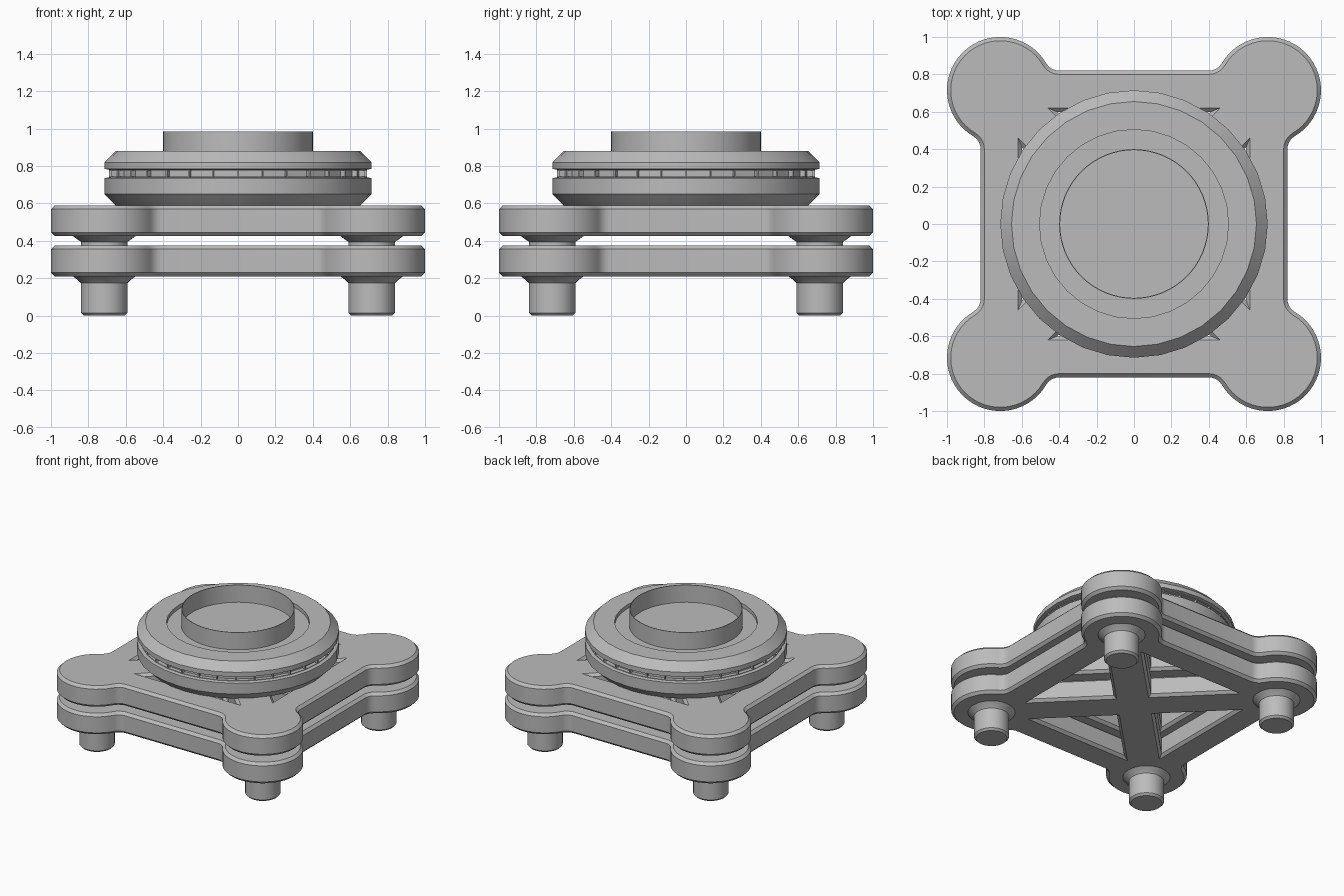
import bpy, bmesh, math
from mathutils import Matrix, Vector

cube = bpy.data.objects.get("Cube")
if cube:
    bpy.data.objects.remove(cube, do_unlink=True)

grey = bpy.data.materials.new("plain_grey")
grey.use_nodes = True
grey.diffuse_color = (0.5, 0.5, 0.5, 1)
grey.node_tree.nodes["Principled BSDF"].inputs["Base Color"].default_value = (0.5, 0.5, 0.5, 1)

CORNER = 0.715      # centre of each corner pad
PAD = 0.285         # corner pad radius
BAR_OUT, BAR_IN = 0.82, 0.60
BRACE = 0.133       # half width of the diagonal braces
FILLET = 0.08
CHAMFER = 0.02


def finish(bm, name):
    bmesh.ops.remove_doubles(bm, verts=bm.verts, dist=1e-5)
    bmesh.ops.recalc_face_normals(bm, faces=bm.faces)
    mesh = bpy.data.meshes.new(name)
    bm.to_mesh(mesh)
    bm.free()
    mesh.materials.append(grey)
    obj = bpy.data.objects.new(name, mesh)
    bpy.context.collection.objects.link(obj)
    bpy.ops.object.select_all(action='DESELECT')
    obj.select_set(True)
    bpy.context.view_layer.objects.active = obj
    bpy.ops.object.shade_smooth_by_angle(angle=math.radians(30))
    return obj


def bridge(bm, rings):
    for a, b in zip(rings, rings[1:]):
        n = len(a)
        for i in range(n):
            j = (i + 1) % n
            bm.faces.new((a[i], a[j], b[j], b[i]))


def lathe(profile, segments):
    """Turn (radius, height) points around the z axis."""
    bm = bmesh.new()
    rings = []
    for r, z in profile:
        r = max(r, 1e-4)
        rings.append([bm.verts.new((r * math.cos(math.tau * i / segments),
                                    r * math.sin(math.tau * i / segments), z))
                      for i in range(segments)])
    bridge(bm, rings)
    for end in (rings[0], rings[-1]):
        bm.faces.new(end)
    return bm


def arc(centre, radius, start, end, steps):
    return [centre + radius * Vector((math.cos(a), math.sin(a)))
            for a in (start + (end - start) * i / steps for i in range(steps + 1))]


def outline(inset):
    """Square frame outline with round, filleted corner pads."""
    rise = BAR_OUT + FILLET - CORNER
    run = math.sqrt((PAD + FILLET) ** 2 - rise ** 2)
    t = math.atan2(run, rise)
    far, near = CORNER + rise, CORNER - run
    quarter = arc(Vector((far, near)), FILLET + inset, math.pi, math.pi - t, 5)
    quarter += arc(Vector((CORNER, CORNER)), PAD - inset, -t, math.pi / 2 + t, 30)
    quarter += arc(Vector((near, far)), FILLET + inset, t - math.pi / 2, -math.pi / 2, 5)
    return [Matrix.Rotation(k * math.pi / 2, 2) @ p for k in range(4) for p in quarter]


def window(inset, k):
    """Triangular opening between a bar and two braces."""
    tip = (BRACE - inset) * math.sqrt(2)
    edge = BAR_IN + inset
    tri = [Vector((0, tip)), Vector((edge - tip, edge)), Vector((tip - edge, edge))]
    return [Matrix.Rotation(k * math.pi / 2, 2) @ p for p in tri]


def frame_plate(name, low, high):
    bm = bmesh.new()
    levels = ((low, CHAMFER), (low + CHAMFER, 0), (high - CHAMFER, 0), (high, CHAMFER))
    shapes = [outline] + [lambda d, k=k: window(d, k) for k in range(4)]
    caps = ([], [])
    for shape in shapes:
        rings = [[bm.verts.new((p.x, p.y, z)) for p in shape(d)] for z, d in levels]
        bridge(bm, rings)
        for cap, ring in zip(caps, (rings[0], rings[-1])):
            cap += [bm.edges.get((v, ring[i - 1])) for i, v in enumerate(ring)]
    for cap in caps:
        bmesh.ops.triangle_fill(bm, use_beauty=True, edges=cap)
    finish(bm, name)


# Two stacked braced frames
frame_plate("lower_frame", 0.21, 0.375)
frame_plate("upper_frame", 0.425, 0.59)

# Feet under the lower frame and spacers between the frames
for depth, side_y in (("front", -1), ("back", 1)):
    for side, side_x in (("left", 1), ("right", -1)):
        posts = {
            "foot": [(0, 0), (0.11, 0), (0.125, 0.015), (0.125, 0.175),
                     (0.14, 0.19), (0.17, 0.212), (0, 0.212)],
            "spacer": [(0, 0.37), (0.125, 0.37), (0.125, 0.395),
                       (0.14, 0.405), (0.17, 0.427), (0, 0.427)],
        }
        for part, profile in posts.items():
            post = finish(lathe(profile, 32), f"{depth}_{side}_{part}")
            post.location = (side_x * CORNER, side_y * CORNER, 0)

# Turntable drum with a grooved rim and a shallow recess on top
drum = lathe([(0, 0.585), (0.65, 0.585), (0.715, 0.65), (0.715, 0.735), (0.69, 0.74),
              (0.69, 0.78), (0.715, 0.785), (0.715, 0.82), (0.655, 0.88),
              (0.505, 0.88), (0.505, 0.85), (0, 0.85)], 32)
# Slots sunk into the groove
drum.normal_update()
groove = [f for f in drum.faces
          if abs(f.calc_center_median().z - 0.76) < 0.003
          and f.calc_center_median().xy.length > 0.6]
bmesh.ops.recalc_face_normals(drum, faces=drum.faces)
bmesh.ops.inset_individual(drum, faces=groove, thickness=0.006)
for f in groove:
    inward = -f.calc_center_median().xy.normalized() * 0.03
    for hole in bmesh.ops.extrude_discrete_faces(drum, faces=[f])["faces"]:
        bmesh.ops.translate(drum, verts=hole.verts, vec=inward.to_3d())
finish(drum, "turntable_drum")

# Open collar standing in the recess
collar = lathe([(0.4, 0.845), (0.4, 0.985), (0.395, 0.985), (0.395, 0.845)], 64)
bmesh.ops.delete(collar, geom=[f for f in collar.faces if len(f.verts) > 4], context='FACES_ONLY')
finish(collar, "collar")
